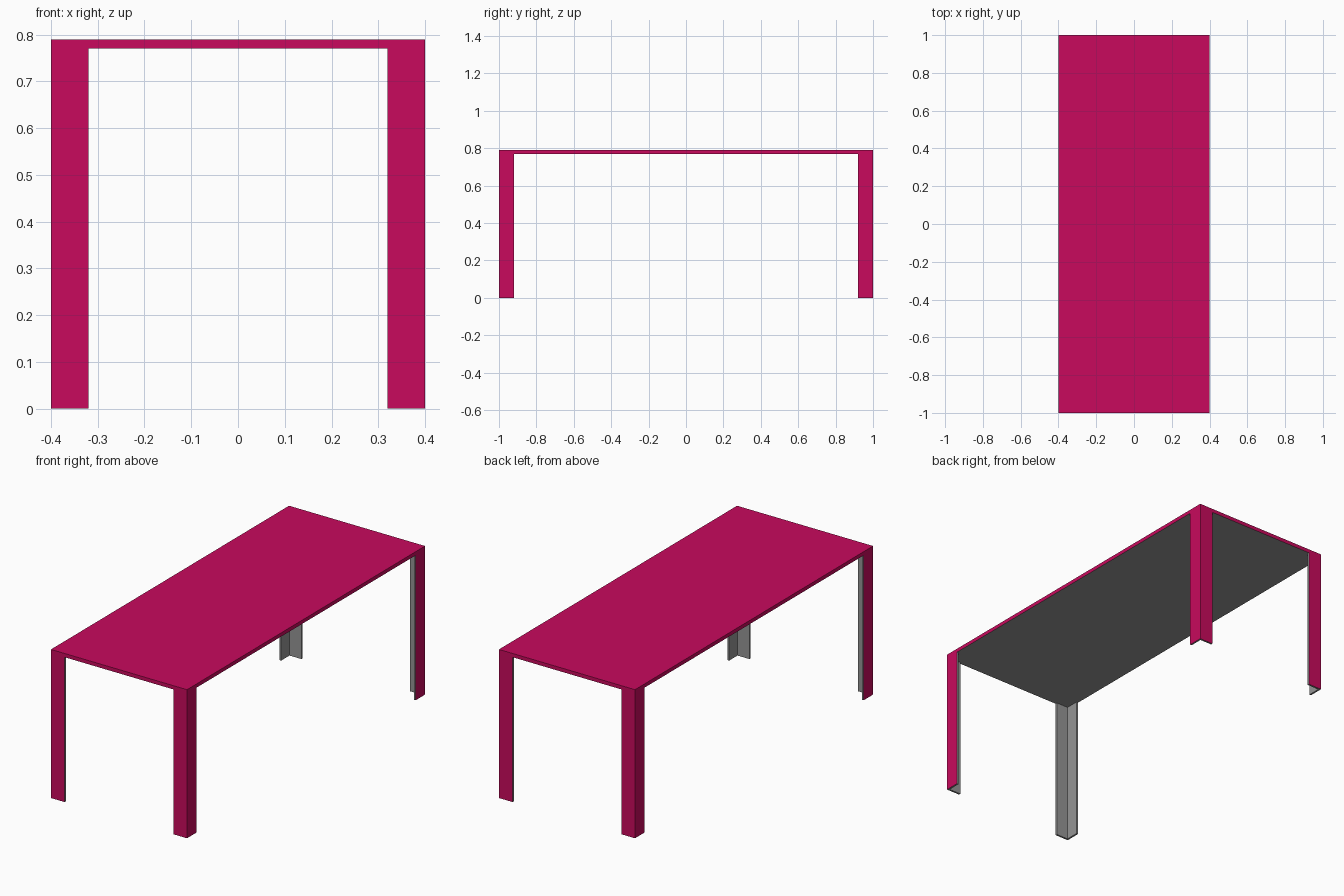
import bpy, bmesh

if "Cube" in bpy.data.objects:
    bpy.data.objects.remove(bpy.data.objects["Cube"])

W, L, H = 0.4, 1.0, 0.79      # half width, half length, height
TOP, ARM, T = 0.02, 0.08, 0.01  # top thickness, leg arm width, leg wall

pink = bpy.data.materials.new("pink")
pink.diffuse_color = (0.58, 0.003, 0.11, 1)
pink.use_nodes = True
pink.node_tree.nodes["Principled BSDF"].inputs["Base Color"].default_value = pink.diffuse_color
grey = bpy.data.materials.new("grey")
grey.diffuse_color = (0.3, 0.3, 0.3, 1)
grey.use_nodes = True
grey.node_tree.nodes["Principled BSDF"].inputs["Base Color"].default_value = grey.diffuse_color


def extrude(name, outline, z0, z1):
    """Extrude an outline; faces on the outer envelope are pink, the rest grey."""
    bm = bmesh.new()
    face = bm.faces.new([bm.verts.new((x, y, z0)) for x, y in outline])
    up = bmesh.ops.extrude_face_region(bm, geom=[face])
    verts = [v for v in up["geom"] if isinstance(v, bmesh.types.BMVert)]
    bmesh.ops.translate(bm, verts=verts, vec=(0, 0, z1 - z0))
    bmesh.ops.recalc_face_normals(bm, faces=bm.faces)
    for f in bm.faces:
        c = f.calc_center_median()
        outer = abs(abs(c.x) - W) < 1e-4 or abs(abs(c.y) - L) < 1e-4 or f.normal.z > 0.5
        f.material_index = 0 if outer else 1
    mesh = bpy.data.meshes.new(name)
    bm.to_mesh(mesh)
    bm.free()
    mesh.materials.append(pink)
    mesh.materials.append(grey)
    obj = bpy.data.objects.new(name, mesh)
    bpy.context.collection.objects.link(obj)


# Table top
extrude("table_top", [(-W, -L), (W, -L), (W, L), (-W, L)], H - TOP, H)

# Four angle-section corner legs
section = [(0, 0), (ARM, 0), (ARM, T), (T, T), (T, ARM), (0, ARM)]
for sx, side in ((-1, "left"), (1, "right")):
    for sy, end in ((-1, "front"), (1, "back")):
        extrude(f"{end}_{side}_leg",
                [(sx * (W - x), sy * (L - y)) for x, y in section], 0, H - TOP)
